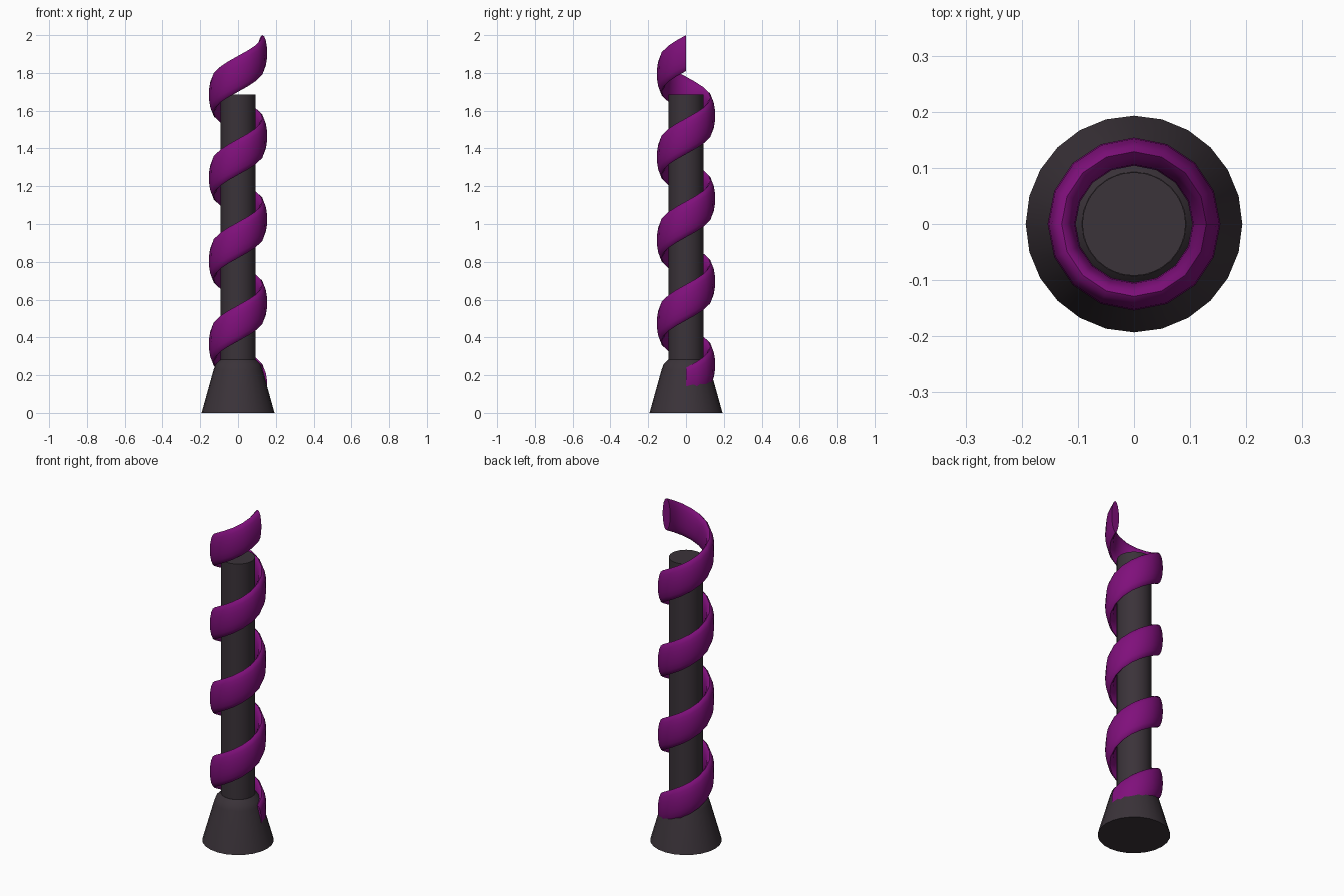
import bpy, bmesh
from math import cos, sin, pi, radians

cube = bpy.data.objects.get("Cube")
if cube:
    bpy.data.objects.remove(cube, do_unlink=True)


def material(name, rgb):
    m = bpy.data.materials.new(name)
    m.use_nodes = True
    m.diffuse_color = (*rgb, 1)
    m.node_tree.nodes["Principled BSDF"].inputs["Base Color"].default_value = (*rgb, 1)
    return m


def skin(name, rings, mat):
    """Join successive rings of points into a capped, smooth-shaded tube."""
    bm = bmesh.new()
    loops = [[bm.verts.new(p) for p in ring] for ring in rings]
    n = len(loops[0])
    for a, b in zip(loops, loops[1:]):
        for i in range(n):
            j = (i + 1) % n
            bm.faces.new((a[i], a[j], b[j], b[i]))
    bm.faces.new(loops[0])
    bm.faces.new(loops[-1])
    bmesh.ops.recalc_face_normals(bm, faces=bm.faces)
    mesh = bpy.data.meshes.new(name)
    bm.to_mesh(mesh)
    bm.free()
    mesh.materials.append(mat)
    obj = bpy.data.objects.new(name, mesh)
    bpy.context.collection.objects.link(obj)
    bpy.ops.object.select_all(action="DESELECT")
    obj.select_set(True)
    bpy.context.view_layer.objects.active = obj
    bpy.ops.object.shade_smooth_by_angle(angle=radians(35))
    return obj


def lathe(name, profile, sides, mat):
    turn = [2 * pi * i / sides for i in range(sides)]
    return skin(name, [[(r * cos(t), r * sin(t), z) for t in turn] for r, z in profile], mat)


charcoal = material("charcoal", (0.043, 0.033, 0.041))
purple = material("purple", (0.215, 0.005, 0.2))

# Flared foot with a rounded shoulder, and the straight shaft
lathe("flared_base", [(0.193, 0), (0.129, 0.23), (0.119, 0.257), (0.093, 0.283)], 24, charcoal)
lathe("shaft", [(0.092, 0.2), (0.092, 1.685)], 32, charcoal)

# Spiral ribbon: an upright oval section swept four turns around the shaft
TURNS, STEPS, SECTION = 4, 16, 16
Z_START, PITCH = 0.145, 0.44
RADIUS, HALF_WIDTH, HALF_HEIGHT = 0.129, 0.025, 0.095
rings = []
for k in range(TURNS * STEPS + 1):
    t = 2 * pi * k / STEPS
    z = Z_START + PITCH * k / STEPS
    ring = []
    for i in range(SECTION):
        s = 2 * pi * i / SECTION
        r = RADIUS + HALF_WIDTH * cos(s)
        ring.append((r * cos(t), r * sin(t), z + HALF_HEIGHT * sin(s)))
    rings.append(ring)
skin("spiral_ribbon", rings, purple)
